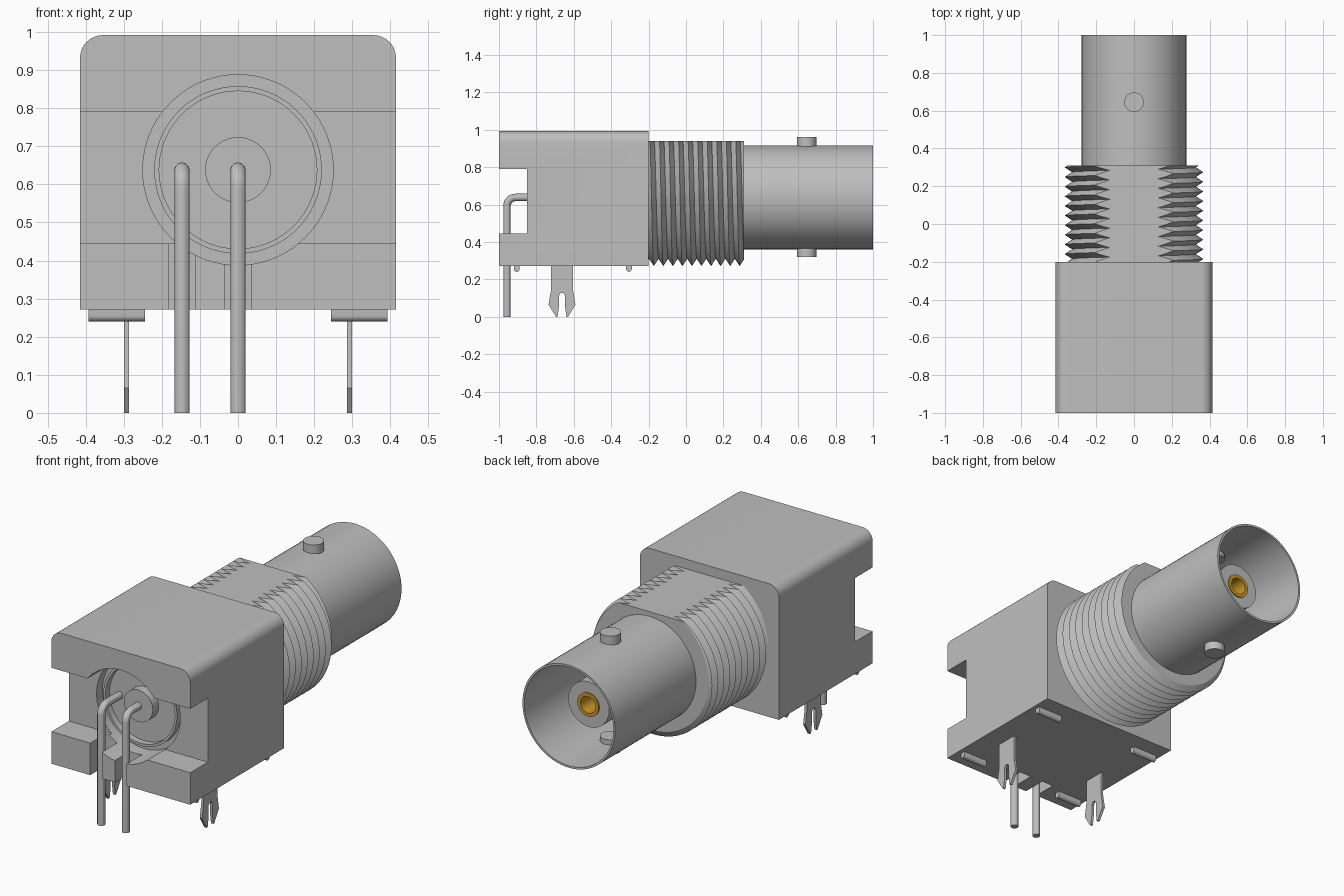
import bpy, bmesh, math
from mathutils import Vector

if "Cube" in bpy.data.objects:
    bpy.data.objects.remove(bpy.data.objects["Cube"], do_unlink=True)

CZ = 0.638  # height of the connector axis


def material(name, rgb):
    m = bpy.data.materials.new(name)
    m.use_nodes = True
    m.diffuse_color = (*rgb, 1)
    m.node_tree.nodes["Principled BSDF"].inputs["Base Color"].default_value = (*rgb, 1)
    return m


GREY = material("light grey", (0.52, 0.52, 0.52))
GOLD = material("gold", (0.60, 0.32, 0.02))


def smooth(ob):
    bpy.ops.object.select_all(action='DESELECT')
    ob.select_set(True)
    bpy.context.view_layer.objects.active = ob
    bpy.ops.object.shade_smooth_by_angle(angle=math.radians(30))


def finish(name, bm, mat=GREY):
    bmesh.ops.recalc_face_normals(bm, faces=bm.faces)
    me = bpy.data.meshes.new(name)
    bm.to_mesh(me)
    bm.free()
    me.materials.append(mat)
    ob = bpy.data.objects.new(name, me)
    bpy.context.collection.objects.link(ob)
    smooth(ob)
    return ob


def prism(name, pts, direction):
    """Extrude a closed outline along a vector."""
    bm = bmesh.new()
    face = bm.faces.new([bm.verts.new(p) for p in pts])
    ext = bmesh.ops.extrude_face_region(bm, geom=[face])
    bmesh.ops.translate(bm, vec=direction,
                        verts=[v for v in ext["geom"] if isinstance(v, bmesh.types.BMVert)])
    if not face.is_valid or len(bm.faces) < len(pts) + 2:
        bmesh.ops.holes_fill(bm, edges=bm.edges)
    return finish(name, bm)


def box(name, x0, x1, y0, y1, z0, z1):
    return prism(name, [(x0, y0, z0), (x1, y0, z0), (x1, y0, z1), (x0, y0, z1)],
                 (0, y1 - y0, 0))


def lathe(name, profile, mat=GREY, steps=72):
    """Revolve (radius, y) points about the connector axis."""
    bm = bmesh.new()
    vs = [bm.verts.new((r, y, CZ)) for r, y in profile]
    es = [bm.edges.new(p) for p in zip(vs, vs[1:])]
    bmesh.ops.spin(bm, geom=vs + es, cent=(0, 0, CZ), axis=(0, 1, 0),
                   angle=2 * math.pi, steps=steps)
    bmesh.ops.remove_doubles(bm, verts=bm.verts, dist=1e-5)
    return finish(name, bm, mat)


def cut(ob, cutter):
    mod = ob.modifiers.new("cut", 'BOOLEAN')
    mod.operation, mod.solver, mod.object = 'DIFFERENCE', 'EXACT', cutter
    bpy.context.view_layer.objects.active = ob
    bpy.ops.object.modifier_apply(modifier=mod.name)
    bpy.data.objects.remove(cutter, do_unlink=True)


# Housing block with rounded top edges
W, BOT, TOP, R = 0.415, 0.272, 0.992, 0.06
outline = [(-W, -1, BOT), (W, -1, BOT)]
for cx, start in ((W - R, 0), (-W + R, 90)):
    for i in range(9):
        a = math.radians(start + 90 * i / 8)
        outline.append((cx + R * math.cos(a), -1, TOP - R + R * math.sin(a)))
housing = prism("housing", outline, (0, 0.8, 0))

# Notch across the front, round recess and pin slots
cut(housing, box("notch_cutter", -0.6, 0.6, -1.2, -0.85, 0.445, 0.79))
cut(housing, lathe("recess_cutter", [(0, -1.2), (0.25, -1.2), (0.25, -0.8), (0, -0.8)]))
for x0, x1 in ((-0.183, -0.113), (-0.035, 0.035)):
    cut(housing, box("slot_cutter", x0, x1, -1.2, -0.87, 0.1, 0.5))
smooth(housing)

# Rings and insulator inside the front recess
lathe("recess_ring", [(0.22, -0.79), (0.22, -0.835), (0.207, -0.835), (0.207, -0.79)])
lathe("front_insulator", [(0.086, -0.79), (0.086, -0.85), (0, -0.85)])

# Helical thread: crest and root rows shifted by angle, trimmed at ends and top
PITCH, N, Y0, Y1 = 0.051, 72, -0.205, 0.31
bm = bmesh.new()
rows = []
for k in range(28):
    row = []
    for j in range(N):
        a = 2 * math.pi * j / N
        r = 0.367 if k % 2 else 0.328
        y = Y0 - 0.12 + PITCH * (k / 2 + j / N)
        row.append(bm.verts.new((r * math.sin(a), y, CZ + r * math.cos(a))))
    rows.append(row)
for k in range(25):
    for j in range(N):
        up = (rows[k], rows[k + 1]) if j < N - 1 else (rows[k + 2], rows[k + 3])
        n = (j + 1) % N
        bm.faces.new((rows[k][j], up[0][n], up[1][n], rows[k + 1][j]))
bmesh.ops.delete(bm, geom=[v for v in bm.verts if not v.link_faces], context='VERTS')
for co, no in (((0, Y0, 0), (0, -1, 0)), ((0, Y1, 0), (0, 1, 0)), ((0, 0, 0.94), (0, 0, 1))):
    res = bmesh.ops.bisect_plane(bm, geom=bm.verts[:] + bm.edges[:] + bm.faces[:], dist=1e-6,
                                 plane_co=co, plane_no=no, clear_outer=True)
    edges = [e for e in res["geom_cut"] if isinstance(e, bmesh.types.BMEdge) and e.is_boundary]
    bmesh.ops.triangle_fill(bm, edges=edges, use_beauty=True, normal=Vector(no))
finish("threaded_collar", bm)

# Barrel, rear insulator and gold socket
lathe("barrel", [(0, 0.28), (0.277, 0.28), (0.277, 1), (0.266, 1), (0.266, 0.34), (0, 0.34)])
lathe("rear_insulator", [(0.122, 0.33), (0.122, 0.83), (0.062, 0.83), (0.062, 0.6)])
lathe("socket_contact", [(0.064, 0.6), (0.064, 0.836), (0.045, 0.836), (0.045, 0.66), (0, 0.66)],
      GOLD, 32)

# Bayonet studs above and below the barrel
for name, z0, z1 in (("top_stud", 0.88, 0.96), ("bottom_stud", 0.32, 0.40)):
    ring = [(0.052 * math.cos(t * math.pi / 16), 0.645 + 0.052 * math.sin(t * math.pi / 16), z0)
            for t in range(32)]
    prism(name, ring, (0, 0, z1 - z0))

# Bent solder pins
for name, x in (("ground_pin", -0.147), ("signal_pin", 0.0)):
    path = [(-0.79, CZ)]
    for i in range(9):
        a = math.radians(90 + 90 * i / 8)
        path.append((-0.912 + 0.045 * math.cos(a), CZ - 0.045 + 0.045 * math.sin(a)))
    path.append((-0.957, 0.0))
    cu = bpy.data.curves.new(name, 'CURVE')
    cu.dimensions, cu.bevel_depth, cu.bevel_resolution, cu.use_fill_caps = '3D', 0.02, 4, True
    sp = cu.splines.new('POLY')
    sp.points.add(len(path) - 1)
    for p, (y, z) in zip(sp.points, path):
        p.co = (x, y, z, 1)
    cu.materials.append(GREY)
    ob = bpy.data.objects.new(name, cu)
    bpy.context.collection.objects.link(ob)
    bpy.ops.object.select_all(action='DESELECT')
    ob.select_set(True)
    bpy.context.view_layer.objects.active = ob
    bpy.ops.object.convert(target='MESH')
    smooth(ob)

# Board clips and standoff bars, mirrored left and right
half = [(0.059, 0.28), (0.059, 0.14), (0.072, 0.065), (0.032, 0.0), (0.024, 0.0),
        (0.016, 0.055), (0.016, 0.115), (0.007, 0.127)]
clip = [(y, z) for y, z in half] + [(-y, z) for y, z in reversed(half)]
for side, s in (("left", 1), ("right", -1)):
    prism(side + "_clip", [(s * 0.293 - 0.007, -0.663 + y, z) for y, z in clip], (0.014, 0, 0))
    for end, yc in (("front", -0.905), ("back", -0.305)):
        bar = [(0.015, 0.28)] + [(0.015 * math.cos(math.pi * i / 8),
                                  0.255 - 0.015 * math.sin(math.pi * i / 8)) for i in range(9)]
        bar.append((-0.015, 0.28))
        prism(f"{end}_{side}_standoff",
              [(s * 0.318 - 0.074, yc + y, z) for y, z in bar], (0.148, 0, 0))
